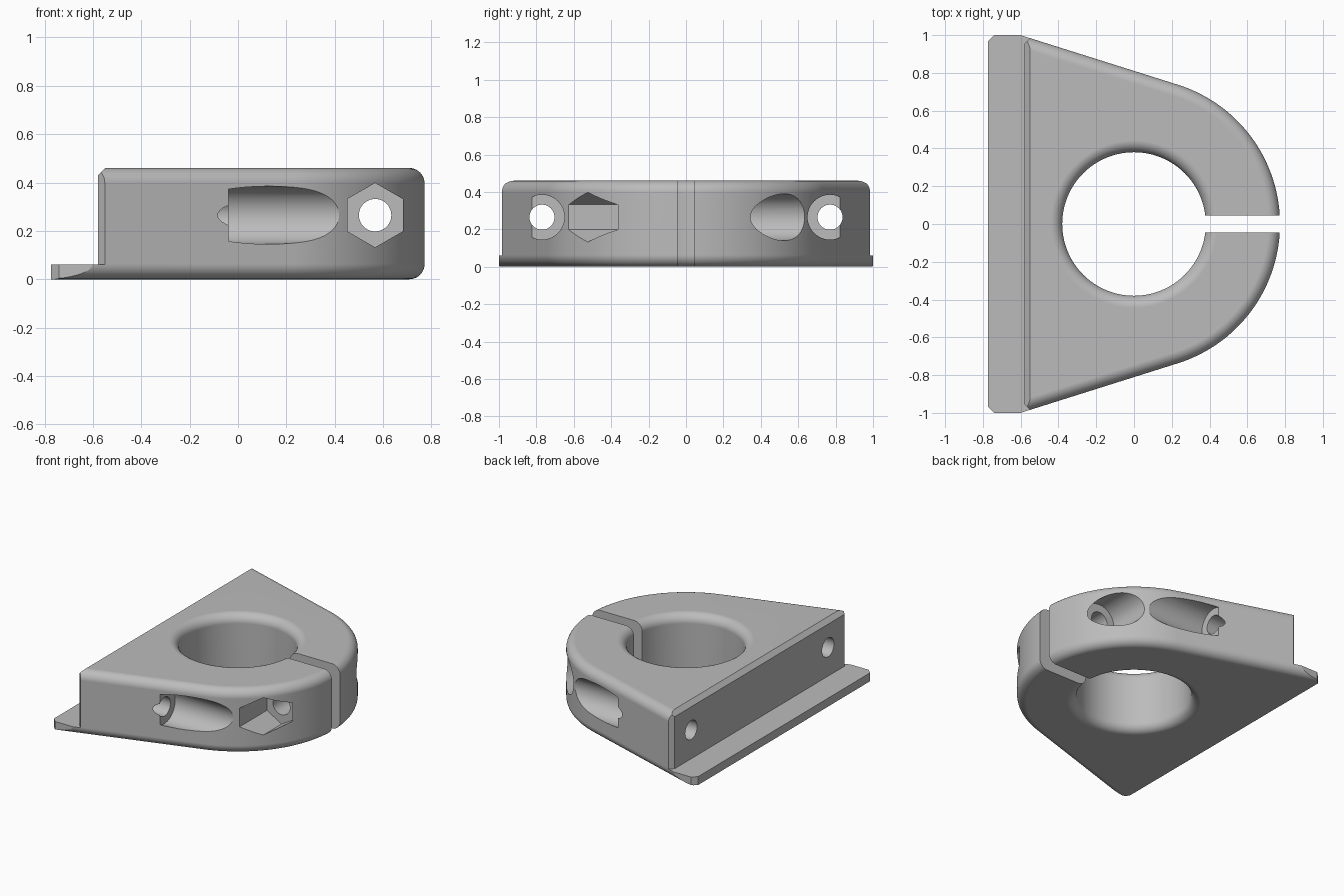
import bpy, bmesh, math

if "Cube" in bpy.data.objects:
    bpy.data.objects.remove(bpy.data.objects["Cube"])

HEIGHT = 0.46      # block height
ROUND = 0.063      # edge rounding
OUTER = 0.773      # radius of the clamp nose
BORE = 0.38
FLANGE = 0.06      # mounting lip thickness
BOLT_Z = 0.265
TAPER = math.radians(72.5)   # direction of the slanted side's normal


def loft(name, rings):
    """Closed solid skinned through equal-length rings of points."""
    bm = bmesh.new()
    loops = [[bm.verts.new(p) for p in ring] for ring in rings]
    for a, b in zip(loops, loops[1:]):
        for i in range(len(a)):
            j = (i + 1) % len(a)
            bm.faces.new((a[i], a[j], b[j], b[i]))
    bm.faces.new(loops[0])
    bm.faces.new(loops[-1])
    bmesh.ops.recalc_face_normals(bm, faces=bm.faces)
    mesh = bpy.data.meshes.new(name)
    bm.to_mesh(mesh)
    bm.free()
    obj = bpy.data.objects.new(name, mesh)
    bpy.context.collection.objects.link(obj)
    return obj


def prism_z(name, outline, low, high):
    return loft(name, [[(x, y, z) for x, y in outline] for z in (low, high)])


def prism_y(name, outline, low, high):
    return loft(name, [[(x, y, z) for x, z in outline] for y in (low, high)])


def rod(name, axis, start, end, u, v, radius, sides=48):
    """Cylinder along x (u, v = y, z) or along y (u, v = x, z)."""
    mid = (start + end) / 2
    along_x = axis == "x"
    bpy.ops.mesh.primitive_cylinder_add(
        vertices=sides, radius=radius, depth=abs(end - start),
        location=(mid, u, v) if along_x else (u, mid, v),
        rotation=(0, math.pi / 2, 0) if along_x else (math.pi / 2, 0, 0))
    obj = bpy.context.object
    obj.name = name
    return obj


def carve(target, cutter, operation="DIFFERENCE"):
    mod = target.modifiers.new("carve", "BOOLEAN")
    mod.operation = operation
    mod.solver = "EXACT"
    mod.object = cutter
    bpy.context.view_layer.objects.active = target
    bpy.ops.object.modifier_apply(modifier=mod.name)
    bpy.data.objects.remove(cutter)


# Rounded edge profile: (height, inset) from bottom to top
STEPS = 10
quarter = [i / STEPS * math.pi / 2 for i in range(STEPS + 1)]
lower = [(ROUND * (1 - math.cos(a)), ROUND * (1 - math.sin(a))) for a in quarter]
profile = lower + [(HEIGHT - z, d) for z, d in reversed(lower)]


def teardrop(z, inset):
    """Round nose with tangent sides that widen toward the back plate."""
    r = OUTER - inset
    back = -0.95
    wide = (r - back * math.cos(TAPER)) / math.sin(TAPER)
    arc = [TAPER * (2 * i / 72 - 1) for i in range(73)]
    nose = [(r * math.cos(a), r * math.sin(a), z) for a in arc]
    return [(back, -wide, z)] + nose + [(back, wide, z)]


def circle(z, r):
    return [(r * math.cos(math.tau * i / 96), r * math.sin(math.tau * i / 96), z)
            for i in range(96)]


# Clamp body with rounded top and bottom edges
body = loft("clamp_body", [teardrop(z, d) for z, d in profile])

# Trim to the plate outline with bevelled corners
plate = [(1, -1), (1, 1), (-0.74, 1), (-0.773, 0.967),
         (-0.773, -0.967), (-0.74, -1)]
carve(body, prism_z("plate_trim", plate, -0.2, 0.7), "INTERSECT")

# Step above the mounting lip, with bevelled top and side edges
step = [(-1.1, FLANGE), (-0.58, FLANGE), (-0.58, 0.43), (-0.5, 0.51), (-1.1, 0.51)]
carve(body, prism_y("step_cut", step, -1.2, 1.2))
for side in (-1, 1):
    corner = [(-0.6, side * 0.935), (-0.5, side * 1.035), (-0.6, side * 1.035)]
    carve(body, prism_z("corner_cut", corner, FLANGE, 0.6))

# Central bore with flared rims
rims = [(-0.1, ROUND)] + profile + [(HEIGHT + 0.1, ROUND)]
carve(body, loft("bore_cut", [circle(z, BORE + d) for z, d in rims]))

# Clamping slot through the nose
slot = [(0.2, -0.046), (1, -0.046), (1, 0.046), (0.2, 0.046)]
carve(body, prism_z("slot_cut", slot, -0.2, 0.7))

# Clamping bolt: through hole, hex nut pocket in front, round head pocket behind
carve(body, rod("clamp_hole", "y", -0.5, 0.5, 0.567, BOLT_Z, 0.067))
carve(body, rod("nut_pocket", "y", -0.32, -0.9, 0.567, BOLT_Z, 0.133, 6))
carve(body, rod("head_pocket", "y", 0.32, 0.9, 0.567, BOLT_Z, 0.125))

# Mounting bolts: a hole and a head pocket on each side
for side in (-1, 1):
    carve(body, rod("mount_hole", "x", -0.9, 0.1, side * 0.77, BOLT_Z, 0.067))
    carve(body, rod("mount_pocket", "x", -0.04, 0.8, side * 0.77, BOLT_Z, 0.12))

# Single grey finish
grey = bpy.data.materials.new("grey")
grey.use_nodes = True
colour = (0.5, 0.5, 0.5, 1)
grey.diffuse_color = colour
grey.node_tree.nodes["Principled BSDF"].inputs["Base Color"].default_value = colour
body.data.materials.clear()
body.data.materials.append(grey)

# Smooth curves, crisp edges
bpy.ops.object.select_all(action="DESELECT")
body.select_set(True)
bpy.context.view_layer.objects.active = body
bpy.ops.object.shade_smooth_by_angle(angle=math.radians(16))
weighted = body.modifiers.new("even_shading", "WEIGHTED_NORMAL")
weighted.keep_sharp = True
